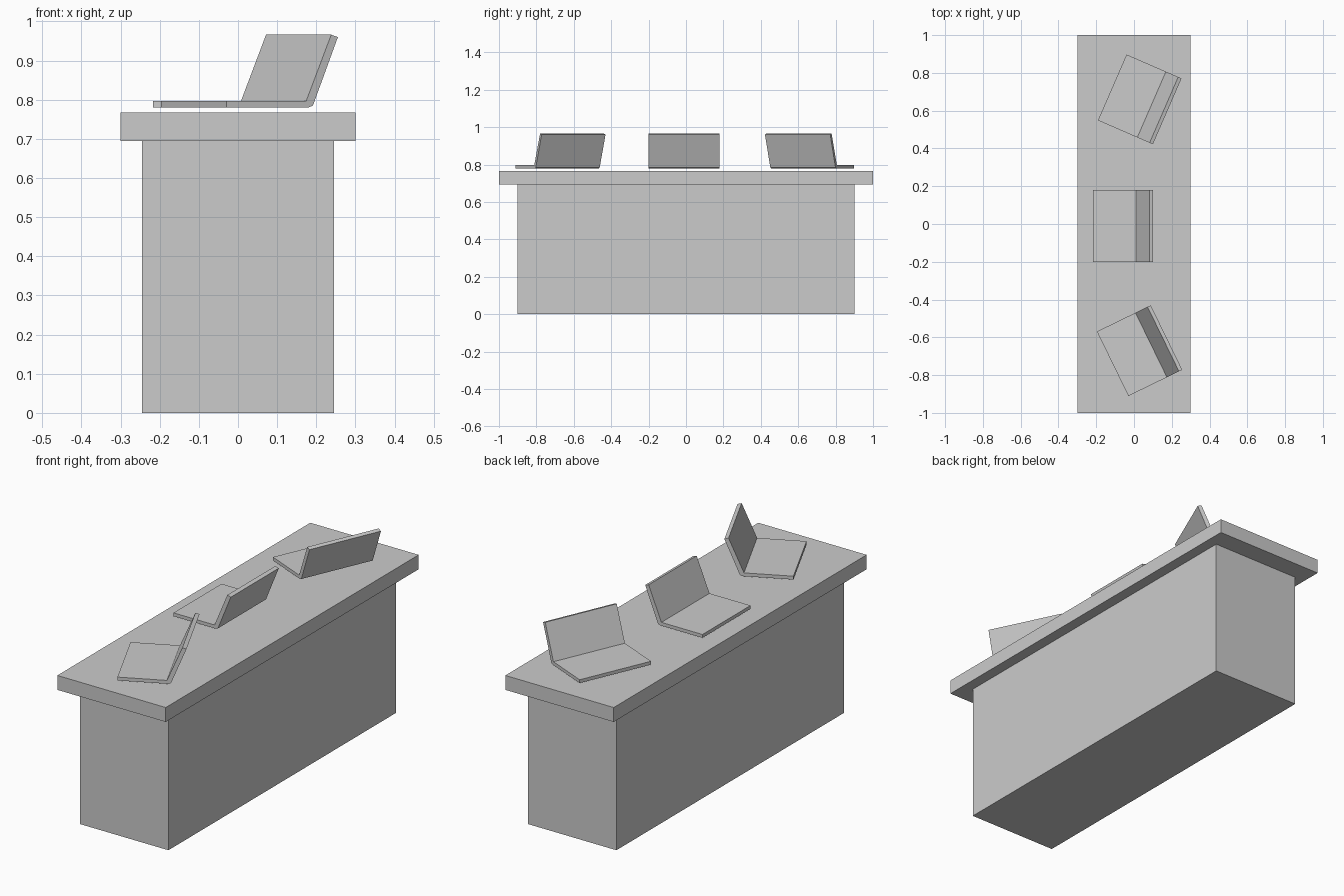
import bpy
import math
from mathutils import Matrix, Vector

if "Cube" in bpy.data.objects:
    bpy.data.objects.remove(bpy.data.objects["Cube"])


def make_mesh(name, verts, faces):
    mesh = bpy.data.meshes.new(name)
    mesh.from_pydata(verts, [], faces)
    mesh.update()
    obj = bpy.data.objects.new(name, mesh)
    bpy.context.collection.objects.link(obj)
    return obj


def box(name, half_x, half_y, z0, z1):
    bpy.ops.mesh.primitive_cube_add(size=1, location=(0, 0, (z0 + z1) / 2))
    obj = bpy.context.object
    obj.name = name
    obj.scale = (2 * half_x, 2 * half_y, z1 - z0)
    bpy.ops.object.transform_apply(location=True, scale=True)


# Side profiles of a laptop: depth from the front edge, height
BASE = [(0, 0.78), (0.233, 0.78), (0.227, 0.797), (0, 0.797)]
SCREEN = [(0.233, 0.78), (0.246, 0.785), (0.317, 0.960), (0.298, 0.966), (0.227, 0.797)]
WIDTH = 0.38


def prism(name, profile, matrix):
    n = len(profile)
    verts = [matrix @ Vector((d, s * WIDTH / 2, z)) for s in (-1, 1) for d, z in profile]
    faces = [list(range(n)), list(range(2 * n - 1, n - 1, -1))]
    faces += [[i, i + n, (i + 1) % n + n, (i + 1) % n] for i in range(n)]
    make_mesh(name, verts, faces)


# Counter
box("counter_body", 0.245, 0.90, 0, 0.695)
box("counter_top", 0.30, 1.0, 0.695, 0.767)

# Three open laptops: middle of front edge and turn
laptops = {
    "near": (-0.113, -0.74, 26.0),
    "middle": (-0.217, -0.01, 0.0),
    "far": (-0.115, 0.723, -23.5),
}
for label, (x, y, turn) in laptops.items():
    m = Matrix.Translation((x, y, 0)) @ Matrix.Rotation(math.radians(turn), 4, "Z")
    prism(label + "_laptop_base", BASE, m)
    prism(label + "_laptop_screen", SCREEN, m)
